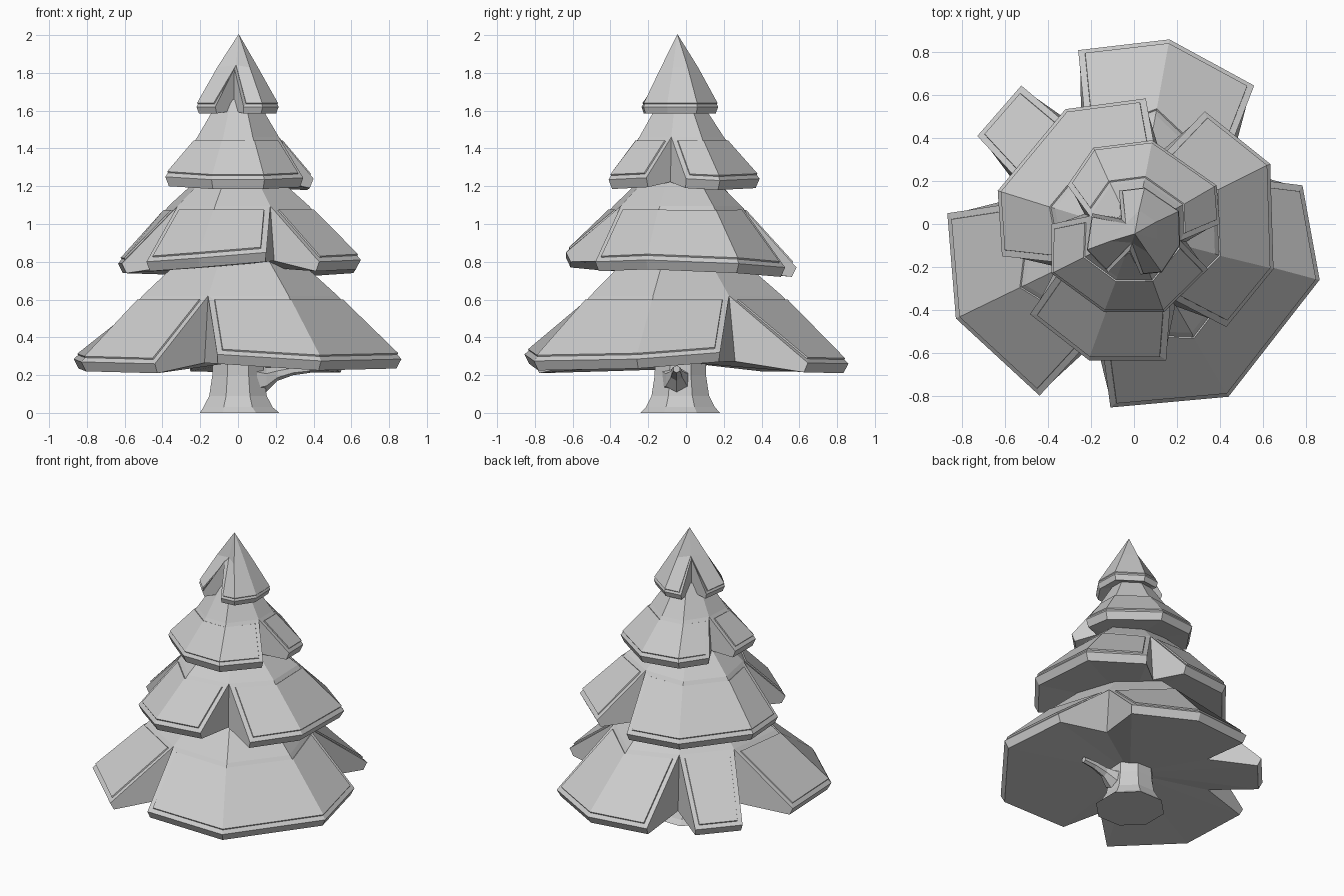
import bpy, bmesh, math
from mathutils import Vector

if "Cube" in bpy.data.objects:
    bpy.data.objects.remove(bpy.data.objects["Cube"])

AXIS = Vector((0, -0.04, 0))


def finish(bm, name):
    bmesh.ops.recalc_face_normals(bm, faces=bm.faces)
    me = bpy.data.meshes.new(name)
    bm.to_mesh(me)
    bm.free()
    ob = bpy.data.objects.new(name, me)
    bpy.context.collection.objects.link(ob)
    return ob


def foliage_tier(name, panels, z_sh, r_notch, ratio, neck=None, tip=None,
                 rim=0.05, taper=0.97, inset=0.03, raise_by=0.009):
    """Pointed skirt made of rim panels (x, y, z corners) separated by wedge notches."""
    bm = bmesh.new()
    n = len(panels)
    V = lambda p: bm.verts.new(p)
    z_low = min(c[2] for p in panels for c in p) - rim
    centre = V((AXIS.x, AXIS.y, z_low + 0.06))
    # notch k sits between panel k-1 and panel k
    apex, base = [], []
    for k in range(n):
        a, b = Vector(panels[k - 1][-1]), Vector(panels[k][0])
        d = (a + b) / 2 - AXIS
        d.z = 0
        d.normalize()
        apex.append(V(AXIS + d * r_notch + Vector((0, 0, z_sh))))
        base.append(V(AXIS + d * r_notch * 1.12 + Vector((0, 0, (a.z + b.z) / 2 - 0.02))))
    shoulders, groups = [], []
    for k, corners in enumerate(panels):
        a0, a1 = apex[k], apex[(k + 1) % n]
        b0, b1 = base[k], base[(k + 1) % n]
        S, R, B = [a0], [], []
        for i, c in enumerate(corners):
            c = Vector(c)
            flat = Vector((c.x, c.y, 0)) - AXIS
            if 0 < i < len(corners) - 1:
                S.append(V(AXIS + flat * ratio + Vector((0, 0, z_sh))))
            R.append(V(c))
            B.append(V(AXIS + flat * taper + Vector((0, 0, c.z - rim))))
        S.append(a1)
        shoulders += S[:-1]
        group = []
        for i in range(len(corners) - 1):
            group.append(bm.faces.new((S[i], S[i + 1], R[i + 1], R[i])))
            bm.faces.new((R[i], R[i + 1], B[i + 1], B[i]))
            bm.faces.new((B[i], B[i + 1], centre))
        groups.append(group)
        # notch walls and underside beside them
        bm.faces.new((a0, R[0], B[0], b0))
        bm.faces.new((a1, b1, B[-1], R[-1]))
        bm.faces.new((b0, B[0], centre))
        bm.faces.new((B[-1], b1, centre))
    m = len(shoulders)
    if tip:
        t = V(tip)
        top = [bm.faces.new((shoulders[i], shoulders[(i + 1) % m], t)) for i in range(m)]
        groups = [sum(groups, []) + top]
    else:
        z, s = neck
        ring = []
        for v in shoulders:
            p = AXIS + (v.co - AXIS) * s
            ring.append(V((p.x, p.y, z)))
        for i in range(m):
            j = (i + 1) % m
            bm.faces.new((shoulders[i], shoulders[j], ring[j], ring[i]))
        bm.faces.new(ring)
    bmesh.ops.recalc_face_normals(bm, faces=bm.faces)
    # slightly raised plate with a crisp step on each panel
    for g in groups:
        for width, depth in ((inset, 0), (0.002, raise_by)):
            bmesh.ops.inset_region(bm, faces=g, thickness=width, depth=depth,
                                   use_even_offset=True, use_boundary=True)
    return finish(bm, name)


# Foliage, bottom to top (panels listed counter-clockwise from above)
foliage_tier("bottom_foliage", [
    [(-.11, -.855, .31), (.44, -.805, .275), (.865, -.26, .285), (.785, .18, .32)],
    [(.56, .645, .265), (.165, .86, .26), (-.26, .81, .27)],
    [(-.525, .645, .27), (-.73, .41, .27)],
    [(-.87, .05, .285), (-.83, -.44, .27), (-.44, -.80, .26)],
], z_sh=0.62, r_notch=0.48, ratio=0.61, neck=(0.84, 0.54), raise_by=0.008)

foliage_tier("lower_middle_foliage", [
    [(.43, -.48, .80), (.65, -.21, .81), (.635, .28, .79), (.33, .525, .77)],
    [(.055, .585, .77), (-.32, .535, .78), (-.635, .155, .79), (-.615, -.15, .79)],
    [(-.485, -.42, .80), (-.21, -.635, .82), (.15, -.635, .85)],
], z_sh=1.095, r_notch=0.35, ratio=0.58, neck=(1.28, 0.45), taper=0.96, raise_by=0.008)

foliage_tier("upper_middle_foliage", [
    [(.40, .0, 1.24), (.385, .18, 1.23), (.085, .39, 1.24), (-.19, .355, 1.25),
     (-.31, .18, 1.25)],
    [(-.385, .0, 1.25), (-.385, -.23, 1.25), (-.14, -.41, 1.235), (.14, -.41, 1.235),
     (.345, -.21, 1.245)],
], z_sh=1.46, r_notch=0.22, ratio=0.56, neck=(1.66, 0.46), taper=0.95, inset=0.025,
    raise_by=0.007)

foliage_tier("top_foliage", [
    [(.03, -.235, 1.62), (.13, -.225, 1.62), (.215, -.10, 1.62), (.21, .06, 1.62),
     (.05, .17, 1.62), (-.07, .155, 1.62)],
    [(-.195, .05, 1.62), (-.22, -.12, 1.62), (-.12, -.225, 1.62)],
], z_sh=1.825, r_notch=0.085, ratio=0.47, tip=(0.005, -.045, 1.99), rim=0.035, taper=0.94,
    inset=0.016, raise_by=0.006)


def lofted(name, rings, sides, frame):
    """Tube through rings of (centre, radius); frame gives the cross-section axes."""
    bm = bmesh.new()
    u, w = frame
    loops = []
    for c, r in rings:
        loops.append([])
        for i in range(sides):
            t = 2 * math.pi * (i + 0.5) / sides
            loops[-1].append(bm.verts.new(Vector(c) + r * (math.cos(t) * u + math.sin(t) * w)))
    for a, b in zip(loops, loops[1:]):
        for i in range(sides):
            j = (i + 1) % sides
            bm.faces.new((a[i], a[j], b[j], b[i]))
    bm.faces.new(loops[0])
    bm.faces.new(loops[-1])
    return finish(bm, name)


X, Y, Z = Vector((1, 0, 0)), Vector((0, 1, 0)), Vector((0, 0, 1))

# Flared trunk
lofted("trunk", [((.008, -.03, 0), .228), ((0, -.03, .03), .198), ((0, -.03, .09), .165),
                 ((0, -.03, .2), .147), ((0, -.03, .32), .145)], 8, (X, Y))

# Dead branch stub on the right of the trunk
lofted("branch_stub", [((.10, -.05, .175), .085), ((.15, -.05, .175), .065),
                       ((.21, -.05, .205), .035), ((.29, -.05, .225), .026),
                       ((.38, -.05, .232), .02)], 6, (Y, Z))
